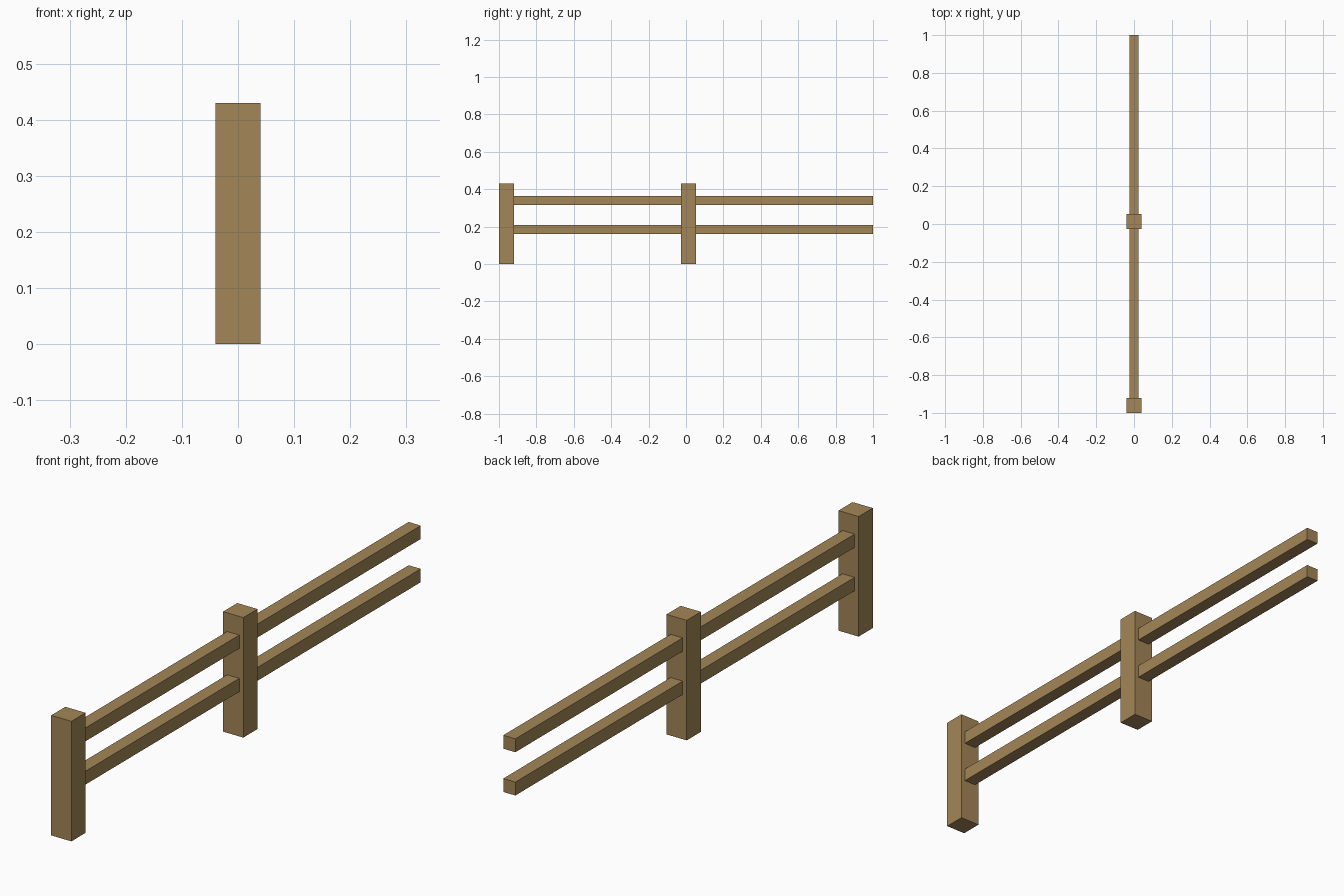
import bpy

# Remove the default cube
cube = bpy.data.objects.get("Cube")
if cube:
    bpy.data.objects.remove(cube, do_unlink=True)

# Single wood colour
WOOD = (0.37, 0.24, 0.096, 1.0)
wood = bpy.data.materials.new("brown_wood")
wood.use_nodes = True
wood.diffuse_color = WOOD
wood.node_tree.nodes["Principled BSDF"].inputs["Base Color"].default_value = WOOD


def beam(name, width, y_range, z_range):
    """Square-cut timber centred on x, spanning the given y and z ranges."""
    (y0, y1), (z0, z1) = y_range, z_range
    bpy.ops.mesh.primitive_cube_add(size=1, location=(0, (y0 + y1) / 2, (z0 + z1) / 2))
    obj = bpy.context.object
    obj.name = name
    obj.scale = (width, y1 - y0, z1 - z0)
    bpy.ops.object.transform_apply(location=False, rotation=False, scale=True)
    obj.data.materials.append(wood)
    return obj


POST, HEIGHT, RAIL = 0.08, 0.43, 0.048
post_starts = {"front": -1.0, "middle": -0.027}
rail_heights = {"lower": 0.16, "upper": 0.315}

# Upright posts
for place, y in post_starts.items():
    beam(f"{place}_post", POST, (y, y + POST), (0, HEIGHT))

# Rails run from each post to the next, the last pair ending free
spans = {
    "front": (post_starts["front"] + POST, post_starts["middle"]),
    "back": (post_starts["middle"] + POST, 1.0),
}
for bay, span in spans.items():
    for level, z in rail_heights.items():
        beam(f"{bay}_{level}_rail", RAIL, span, (z, z + RAIL))
